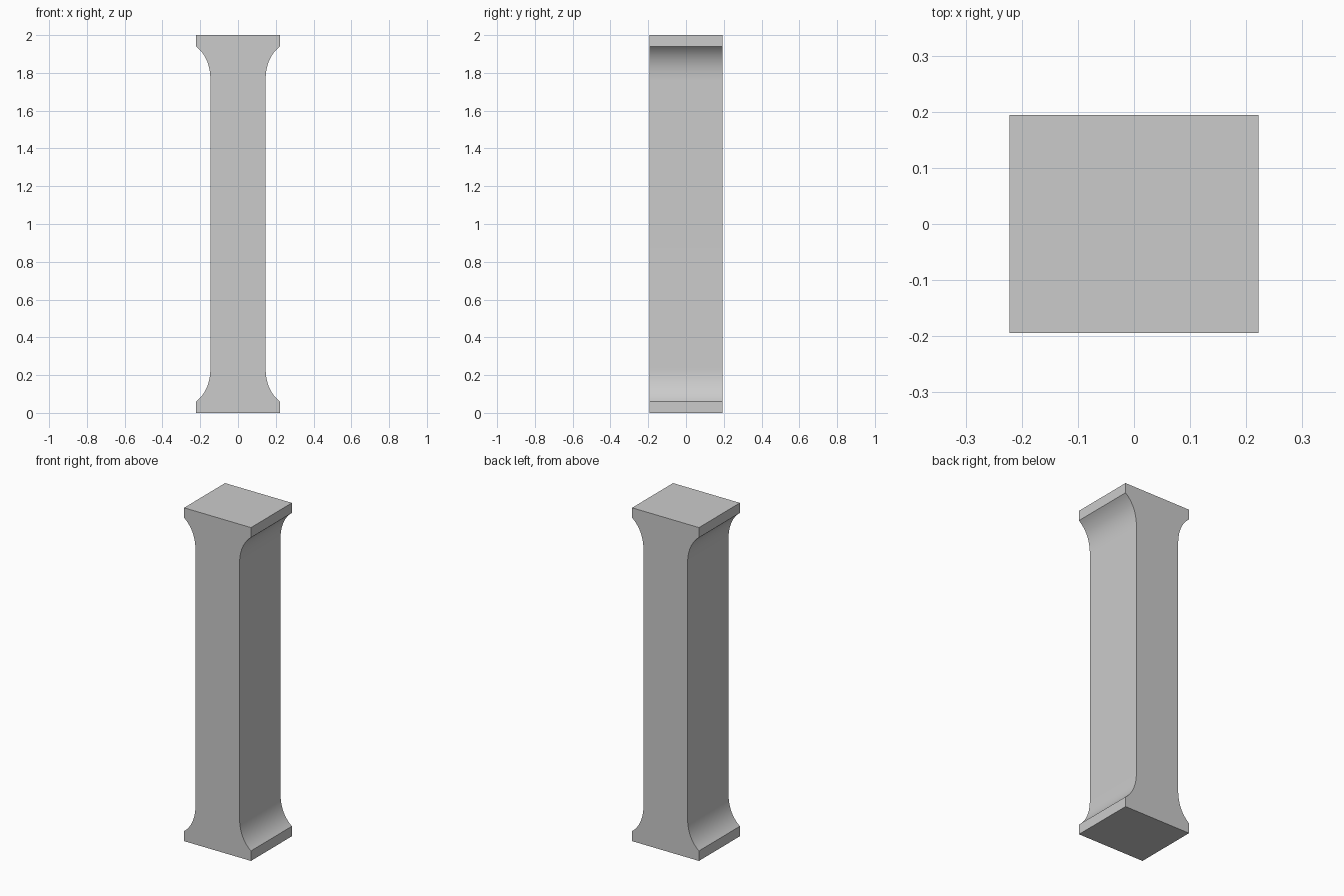
import bpy, bmesh
from mathutils import Vector

if "Cube" in bpy.data.objects:
    bpy.data.objects.remove(bpy.data.objects["Cube"])

HALF_BASE, HALF_SHAFT, DEPTH, HEIGHT = 0.222, 0.146, 0.388, 2.0
LIP, FLARE_END, STEPS = 0.06, 0.24, 14


def flare(t):
    # curved flare from the plate edge to a tangent meeting with the shaft
    a, b, c = (Vector(p) for p in ((HALF_BASE, LIP), (HALF_SHAFT, 0.12), (HALF_SHAFT, FLARE_END)))
    return a * (1 - t) ** 2 + b * 2 * t * (1 - t) + c * t * t


# One quarter of the outline, mirrored to the full side profile
quarter = [(HALF_BASE, 0.0)] + [tuple(flare(i / STEPS)) for i in range(STEPS + 1)]
right = quarter + [(x, HEIGHT - z) for x, z in reversed(quarter)]
outline = right + [(-x, z) for x, z in reversed(right)]

# Pillar: profile extruded front to back
bm = bmesh.new()
face = bm.faces.new([bm.verts.new((x, -DEPTH / 2, z)) for x, z in outline])
ext = bmesh.ops.extrude_face_region(bm, geom=[face], use_keep_orig=True)
verts = [g for g in ext["geom"] if isinstance(g, bmesh.types.BMVert)]
bmesh.ops.translate(bm, verts=verts, vec=(0, DEPTH, 0))
bmesh.ops.recalc_face_normals(bm, faces=bm.faces)
mesh = bpy.data.meshes.new("pillar")
bm.to_mesh(mesh)
bm.free()
pillar = bpy.data.objects.new("pillar", mesh)
bpy.context.collection.objects.link(pillar)

# Smooth flares with crisp edges
bpy.context.view_layer.objects.active = pillar
pillar.select_set(True)
bpy.ops.object.shade_smooth_by_angle(angle=0.5)
